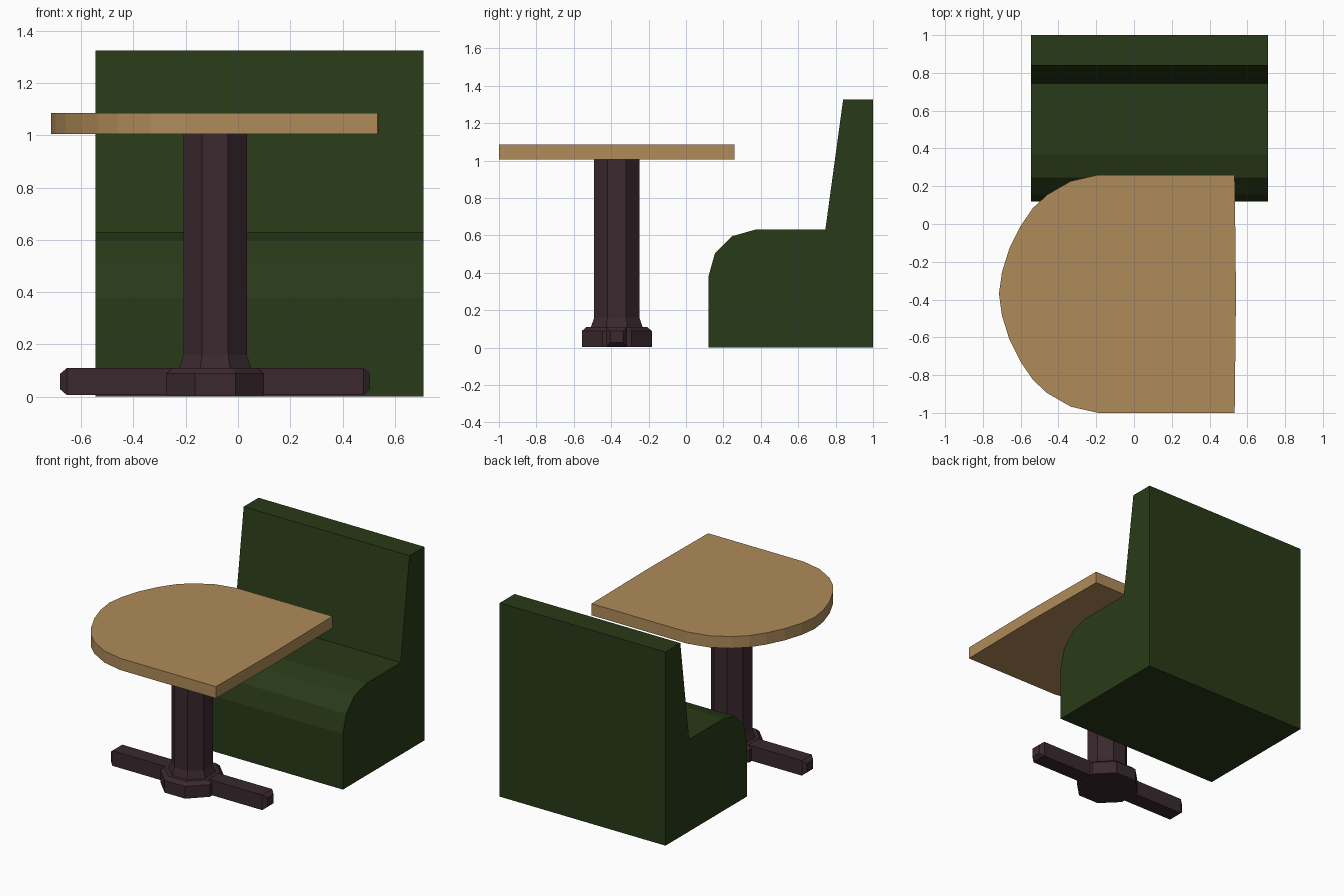
import bpy, math

if "Cube" in bpy.data.objects:
    bpy.data.objects.remove(bpy.data.objects["Cube"])

CX, CY = -0.0875, -0.37  # pedestal centre


def material(name, color):
    m = bpy.data.materials.new(name)
    m.diffuse_color = (*color, 1)
    m.use_nodes = True
    m.node_tree.nodes["Principled BSDF"].inputs["Base Color"].default_value = m.diffuse_color
    return m


green = material("green_vinyl", (0.022, 0.042, 0.009))
wood = material("light_wood", (0.43, 0.26, 0.10))
dark = material("dark_wood", (0.042, 0.022, 0.027))


def loft(name, rings, mat):
    """Skin equal-length rings of points and cap both ends."""
    n = len(rings[0])
    verts = [p for r in rings for p in r]
    faces = [list(range(n))[::-1], list(range(len(verts) - n, len(verts)))]
    for k in range(len(rings) - 1):
        for i in range(n):
            j = (i + 1) % n
            faces.append([k * n + i, k * n + j, (k + 1) * n + j, (k + 1) * n + i])
    me = bpy.data.meshes.new(name)
    me.from_pydata(verts, [], faces)
    me.materials.append(mat)
    ob = bpy.data.objects.new(name, me)
    bpy.context.collection.objects.link(ob)
    return ob


def octagon(apothem, z):
    r = apothem / math.cos(math.pi / 8)
    angles = [math.pi / 8 + i * math.pi / 4 for i in range(8)]
    return [(CX + r * math.cos(a), CY + r * math.sin(a), z) for a in angles]


# Bench: side profile (y, z) with rounded seat front and sloped backrest
profile = [(0.12, 0), (1, 0), (1, 1.325), (0.84, 1.325), (0.745, 0.63),
           (0.37, 0.63), (0.245, 0.595), (0.155, 0.505), (0.12, 0.38)]
loft("bench", [[(x, y, z) for y, z in profile] for x in (-0.545, 0.71)], green)

# Table top: half outline (x, offset from centre line), mirrored in y
half = [(0.54, 0), (0.533, 0.63), (-0.19, 0.63), (-0.335, 0.597), (-0.46, 0.525),
        (-0.535, 0.455), (-0.60, 0.36), (-0.66, 0.24), (-0.699, 0.115), (-0.715, 0)]
outline = half + [(x, -d) for x, d in half[-2:0:-1]]
loft("table_top", [[(x, CY + d, z) for x, d in outline] for z in (1.005, 1.085)], wood)

# Octagonal column with flared foot
loft("column", [octagon(0.142, 0.10), octagon(0.138, 0.11),
                octagon(0.121, 0.16), octagon(0.121, 1.006)], dark)

# Octagonal hub with chamfered top
loft("base_hub", [octagon(0.187, 0.004), octagon(0.187, 0.088), octagon(0.163, 0.11)], dark)


# Floor beam with chamfered ends
def section(x, w, z0, z1):
    return [(x, CY - w, z0), (x, CY + w, z0), (x, CY + w, z1), (x, CY - w, z1)]


loft("floor_beam", [section(-0.68, 0.034, 0.028, 0.088), section(-0.655, 0.054, 0.006, 0.109),
                    section(0.48, 0.054, 0.006, 0.109), section(0.505, 0.034, 0.028, 0.088)], dark)
